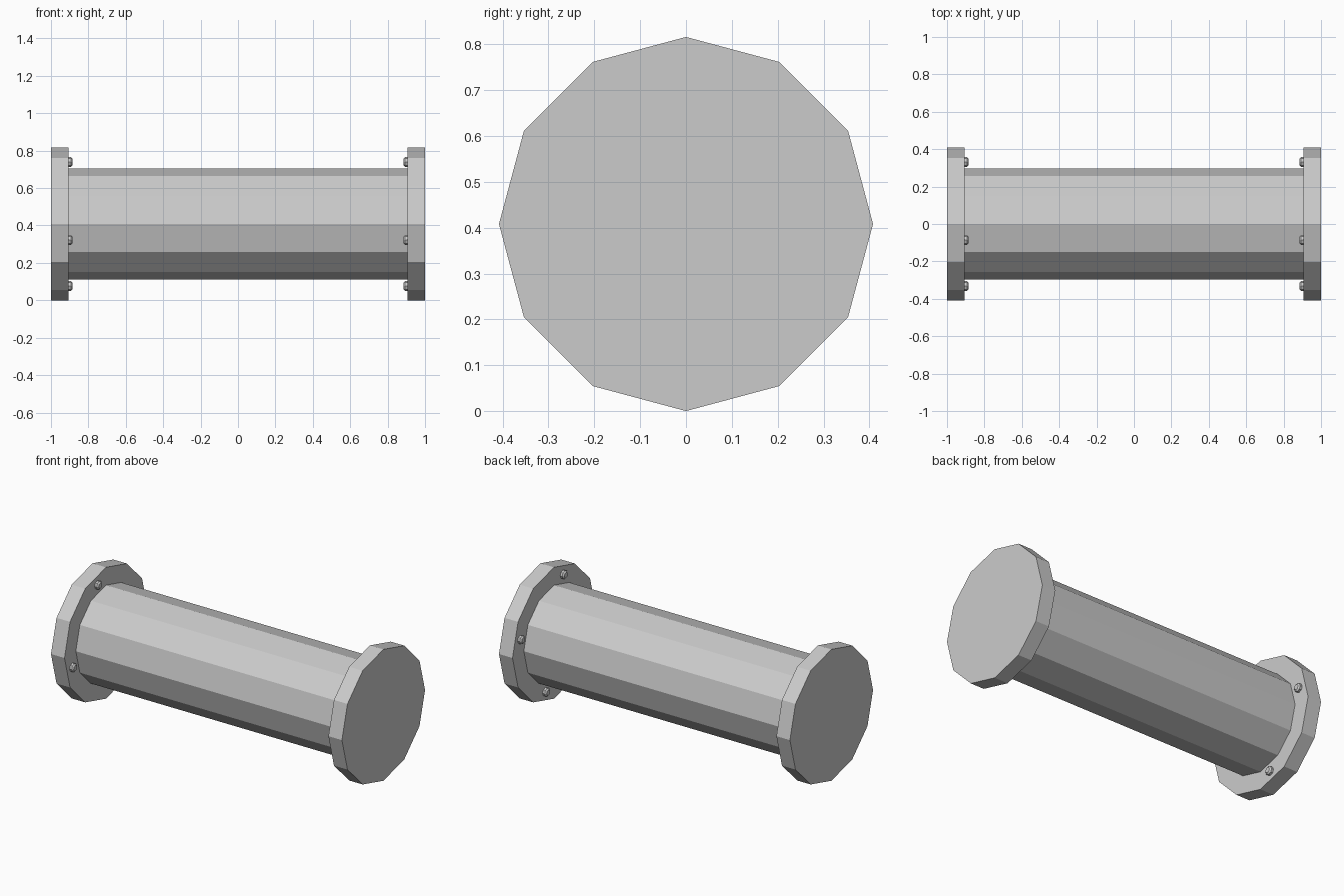
import bpy, bmesh
from math import cos, sin, pi, radians

if "Cube" in bpy.data.objects:
    bpy.data.objects.remove(bpy.data.objects["Cube"])

R = 0.408           # flange radius, also the axis height
TUBE_R = 0.297
INNER = 0.907       # inner face of each flange
BOLT_RING = 0.343


def lathe(name, profile, sides, cy=0.0, cz=R):
    """Spin (radius, x) points about an axis along x, with flat end caps."""
    bm = bmesh.new()
    rings = []
    for r, x in profile:
        rings.append([bm.verts.new((x, cy + r * cos(2 * pi * i / sides),
                                    cz + r * sin(2 * pi * i / sides)))
                      for i in range(sides)])
    for a, b in zip(rings, rings[1:]):
        for i in range(sides):
            j = (i + 1) % sides
            bm.faces.new((a[i], a[j], b[j], b[i]))
    bm.faces.new(rings[0])
    bm.faces.new(rings[-1])
    bmesh.ops.recalc_face_normals(bm, faces=bm.faces)
    mesh = bpy.data.meshes.new(name)
    bm.to_mesh(mesh)
    bm.free()
    obj = bpy.data.objects.new(name, mesh)
    bpy.context.collection.objects.link(obj)
    return obj


# Twelve-sided pipe with a closed flange at each end
lathe("flanged_pipe", [(R, -1), (R, -INNER), (TUBE_R, -INNER),
                       (TUBE_R, INNER), (R, INNER), (R, 1)], 12)

# Four bevelled bolt heads on the inner face of each flange
for side, label in ((-1, "left"), (1, "right")):
    for k in range(4):
        a = radians(14.6 + 90 * k)
        head = [(0.026, side * INNER), (0.026, side * (INNER - 0.014)),
                (0.017, side * (INNER - 0.022))]
        lathe(f"{label}_bolt_{k + 1}", head, 8,
              BOLT_RING * cos(a), R + BOLT_RING * sin(a))
